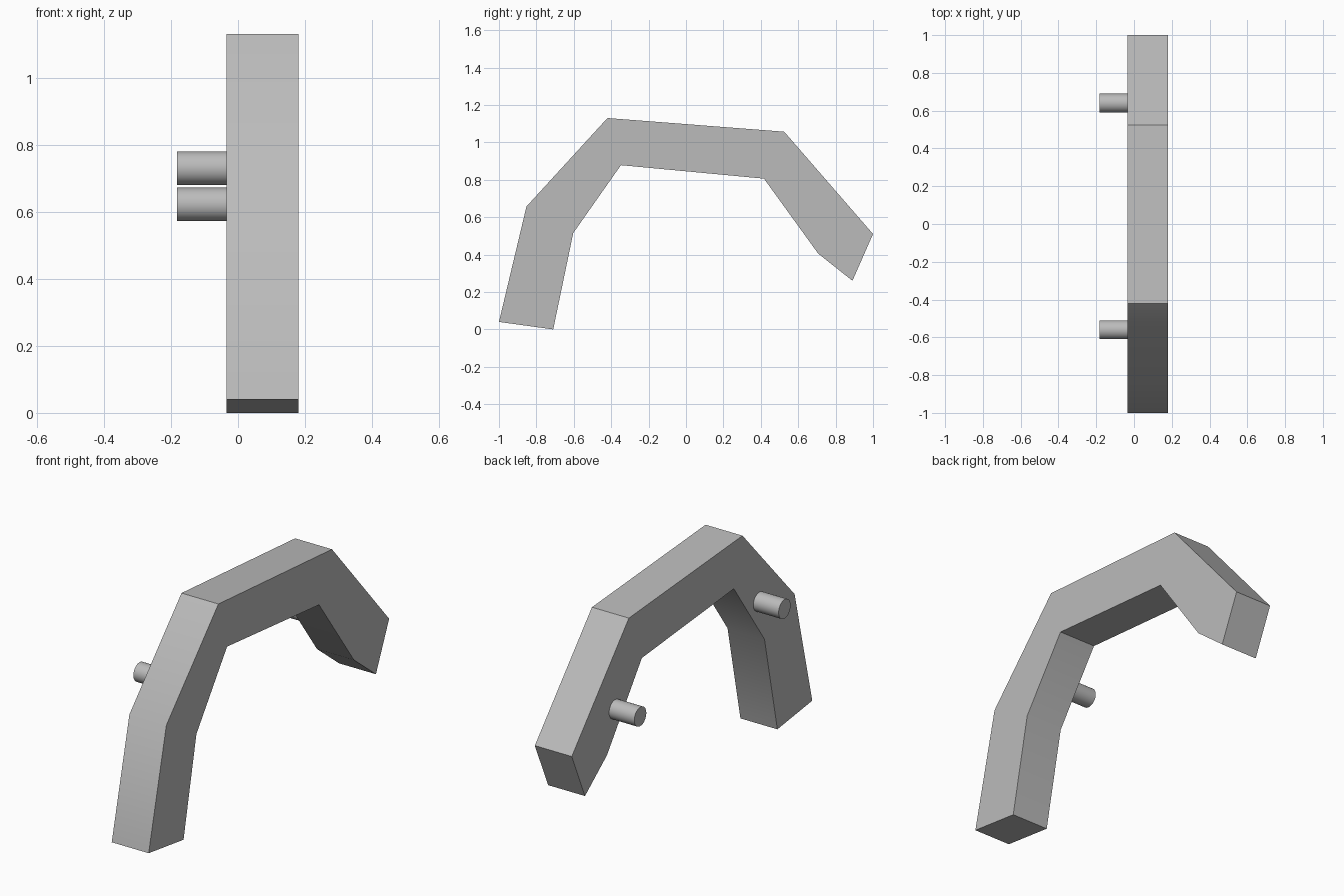
import bpy, bmesh, math
from mathutils import Matrix

default_cube = bpy.data.objects.get("Cube")
if default_cube:
    bpy.data.objects.remove(default_cube, do_unlink=True)

# Single plain grey
GREY = (0.5, 0.5, 0.5, 1.0)
grey = bpy.data.materials.new("plain_grey")
grey.use_nodes = True
grey.diffuse_color = GREY
grey.node_tree.nodes["Principled BSDF"].inputs["Base Color"].default_value = GREY

RIGHT, LEFT, PIN_END = -0.035, 0.18, -0.182


def finish(name, bm):
    """Turn a bmesh into a shaded object."""
    bmesh.ops.recalc_face_normals(bm, faces=bm.faces)
    mesh = bpy.data.meshes.new(name)
    bm.to_mesh(mesh)
    bm.free()
    mesh.materials.append(grey)
    obj = bpy.data.objects.new(name, mesh)
    bpy.context.collection.objects.link(obj)
    bpy.ops.object.select_all(action="DESELECT")
    obj.select_set(True)
    bpy.context.view_layer.objects.active = obj
    bpy.ops.object.shade_smooth_by_angle(angle=math.radians(30))
    return obj


# Bent arm: side profile (y, z) extruded across x
outer = [(-1, 0.04), (-0.853, 0.657), (-0.42, 1.13), (0.525, 1.057), (1, 0.51)]
inner = [(0.89, 0.26), (0.707, 0.405), (0.417, 0.806), (-0.348, 0.878),
         (-0.603, 0.515), (-0.71, 0)]
bm = bmesh.new()
profile = bm.faces.new([bm.verts.new((RIGHT, y, z)) for y, z in outer + inner])
extruded = bmesh.ops.extrude_face_region(bm, geom=[profile], use_keep_orig=True)
side_verts = [v for v in extruded["geom"] if isinstance(v, bmesh.types.BMVert)]
bmesh.ops.translate(bm, verts=side_verts, vec=(LEFT - RIGHT, 0, 0))
finish("bent_arm", bm)


# Round pins on the right side
def pin(name, y, z):
    bm = bmesh.new()
    place = Matrix.Translation(((RIGHT + PIN_END) / 2, y, z)) @ Matrix.Rotation(math.pi / 2, 4, "Y")
    bmesh.ops.create_cone(bm, cap_ends=True, segments=32, radius1=0.05, radius2=0.05,
                          depth=RIGHT - PIN_END, matrix=place)
    finish(name, bm)


pin("front_pin", -0.56, 0.73)
pin("back_pin", 0.64, 0.622)
